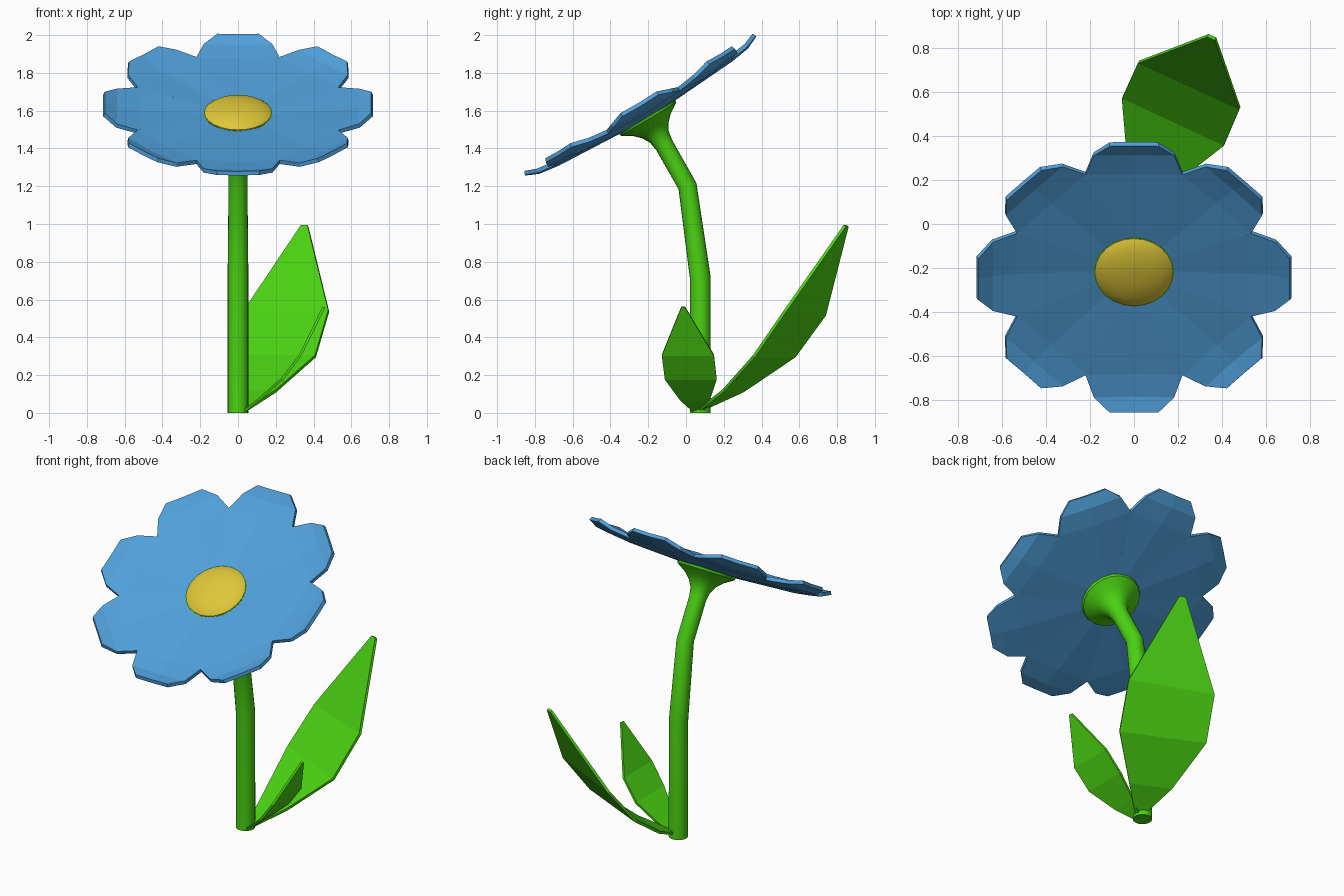
import bpy, bmesh, math
from mathutils import Matrix, Vector

if "Cube" in bpy.data.objects:
    bpy.data.objects.remove(bpy.data.objects["Cube"])

TILT = math.radians(31)
HEAD = Matrix.Translation((0, -0.213, 1.58)) @ Matrix.Rotation(TILT, 4, 'X')


def material(name, rgb):
    m = bpy.data.materials.new(name)
    m.diffuse_color = (*rgb, 1)
    m.use_nodes = True
    m.node_tree.nodes["Principled BSDF"].inputs["Base Color"].default_value = m.diffuse_color
    return m


BLUE = material("petal_blue", (0.08, 0.35, 0.70))
GREEN = material("leaf_green", (0.07, 0.65, 0.006))
YELLOW = material("centre_yellow", (0.73, 0.57, 0.04))


def finish(name, bm, mat, thick=0, offset=0, smooth=False):
    me = bpy.data.meshes.new(name)
    bm.to_mesh(me)
    bm.free()
    ob = bpy.data.objects.new(name, me)
    bpy.context.collection.objects.link(ob)
    me.materials.append(mat)
    if thick:
        mod = ob.modifiers.new("thickness", 'SOLIDIFY')
        mod.thickness, mod.offset = thick, offset
    if smooth:
        bpy.context.view_layer.objects.active = ob
        ob.select_set(True)
        bpy.ops.object.shade_smooth_by_angle(angle=math.radians(35))
        ob.select_set(False)
    return ob


def skin(rows, closed=False):
    """Bridge equal-length rows of points with quads."""
    bm = bmesh.new()
    vs = [[bm.verts.new(p) for p in row] for row in rows]
    n = len(vs[0])
    for a, b in zip(vs, vs[1:]):
        for i in range(n if closed else n - 1):
            j = (i + 1) % n
            bm.faces.new((a[i], a[j], b[j], b[i]))
    if closed:
        bm.faces.new(vs[0][::-1])
        bm.faces.new(vs[-1])
    return bm


def ring(m, r, n):
    return [m @ Vector((r * math.cos(2 * math.pi * i / n),
                        r * math.sin(2 * math.pi * i / n), 0)) for i in range(n)]


# Stem: bent tube flaring into the cup under the flower
def at(y, z, deg):
    return Matrix.Translation((0, y, z)) @ Matrix.Rotation(math.radians(deg), 4, 'X')


rows = [ring(at(0.075, 0, 0), 0.055, 20), ring(at(0.075, 0.72, 4), 0.055, 20),
        ring(at(0.008, 1.2, 19), 0.05, 20)]
for r, h in [(0.05, -0.19), (0.058, -0.14), (0.08, -0.10), (0.115, -0.065),
             (0.17, -0.03), (0.182, 0.008)]:
    rows.append(ring(HEAD @ Matrix.Translation((0, 0, h)), r, 20))
finish("stem", skin(rows, True), GREEN, smooth=True)

# Flower centre: shallow dome
dome = [ring(HEAD @ Matrix.Translation((0, 0, h)), r, 24) for r, h in
        [(0.178, -0.005), (0.178, 0.012), (0.165, 0.022), (0.13, 0.036),
         (0.08, 0.047), (0.03, 0.051)]]
finish("flower_centre", skin(dome, True), YELLOW, smooth=True)

# Petals: distance out, half width, edge height, middle height
PETAL = [(0.08, 0.033, 0.0, 0.0), (0.53, 0.22, 0.036, 0.026),
         (0.64, 0.182, 0.05, 0.042), (0.705, 0.11, 0.075, 0.072)]
for k in range(8):
    m = HEAD @ Matrix.Rotation(k * math.pi / 4, 4, 'Z')
    rows = [[m @ Vector(p) for p in ((u, w, e), (u, 0, c), (u, -w, e))][::-1]
            for u, w, e, c in PETAL]
    bm = skin(rows)
    for f in bm.faces:
        f.normal_update()
        if f.normal.z < 0:
            f.normal_flip()
    finish(f"petal_{k + 1}", bm, BLUE, 0.022, -1)

# Leaves: pairs of left and right edge points from base to tip
finish("large_leaf", skin([
    [(0.01, 0.08, 0.015), (0.045, 0.065, 0.015)],
    [(-0.03, 0.30, 0.115), (0.20, 0.195, 0.115)],
    [(-0.053, 0.575, 0.30), (0.41, 0.36, 0.30)],
    [(0.02, 0.735, 0.52), (0.48, 0.525, 0.54)],
    [(0.335, 0.855, 0.99), (0.37, 0.84, 0.99)]]), GREEN, 0.016)
finish("small_leaf", skin([
    [(0.035, 0.095, 0.012), (0.035, 0.035, 0.012)],
    [(0.11, 0.125, 0.07), (0.11, -0.03, 0.07)],
    [(0.235, 0.162, 0.18), (0.235, -0.112, 0.18)],
    [(0.33, 0.148, 0.305), (0.33, -0.128, 0.305)],
    [(0.455, -0.005, 0.56), (0.455, -0.025, 0.56)]]), GREEN, 0.014)
